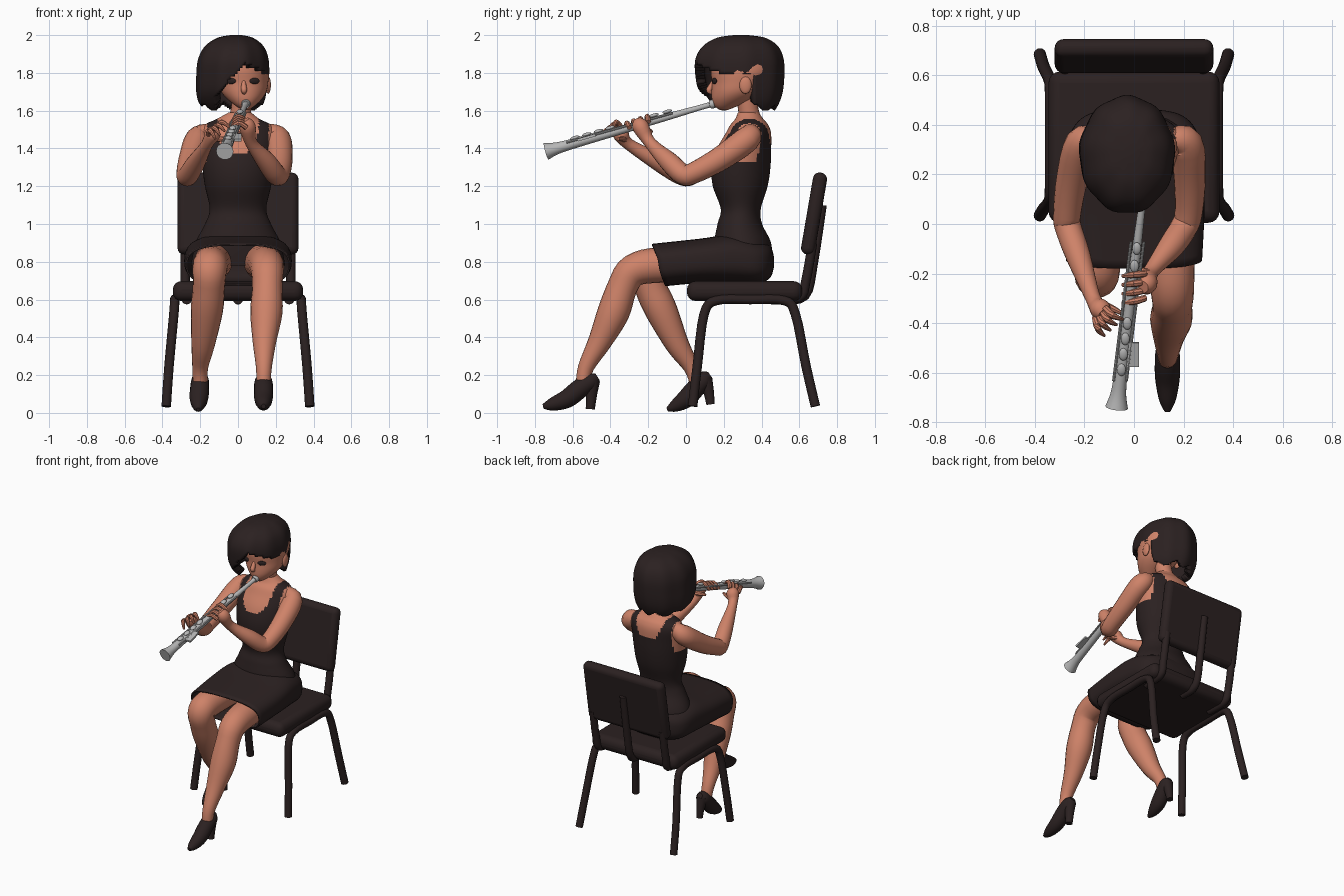
import bpy, bmesh, math
from mathutils import Vector, Matrix


def material(name, rgb):
    m = bpy.data.materials.new(name)
    m.diffuse_color = (*rgb, 1)
    return m


DARK = material("dark brown", (0.024, 0.015, 0.015))
SKIN = material("warm skin", (0.62, 0.225, 0.14))
SILVER = material("silver", (0.47, 0.47, 0.47))


def smooth(rows, k):
    """Catmull-Rom resampling of rows of numbers."""
    out = []
    for i in range(len(rows) - 1):
        a, b, c, d = rows[max(i - 1, 0)], rows[i], rows[i + 1], rows[min(i + 2, len(rows) - 1)]
        for j in range(k):
            t = j / k
            out.append([0.5 * (2 * q + (r - p) * t + (2 * p - 5 * q + 4 * r - s) * t * t
                               + (3 * q - p - 3 * r + s) * t ** 3) for p, q, r, s in zip(a, b, c, d)])
    return out + [list(rows[-1])]


def loft(bm, rings):
    vs = [[bm.verts.new(p) for p in r] for r in rings]
    n = len(vs[0])
    for a, b in zip(vs, vs[1:]):
        for i in range(n):
            bm.faces.new((a[i], a[(i + 1) % n], b[(i + 1) % n], b[i]))
    return bm.faces.new(vs[0]), bm.faces.new(vs[-1])


def tube(bm, pts, n=16, k=4, ref=(1, 0, 0)):
    """Round limb through (x, y, z, radius) points."""
    rows = smooth(pts, k)
    pos = [Vector(r[:3]) for r in rows]
    rings = []
    for i, p in enumerate(pos):
        t = (pos[min(i + 1, len(pos) - 1)] - pos[max(i - 1, 0)]).normalized()
        u = Vector(ref)
        u = (u - t * u.dot(t)).normalized()
        v = t.cross(u)
        r = max(rows[i][3], 0.002)
        rings.append([p + r * (u * math.cos(a) + v * math.sin(a))
                      for a in (2 * math.pi * j / n for j in range(n))])
    loft(bm, rings)


def ellipses(rows, n, k, wave=0.0):
    """Horizontal rings from (z, cx, cy, rx, ry)."""
    out = []
    for z, cx, cy, rx, ry in smooth(rows, k):
        ring = []
        for j in range(n):
            a = 2 * math.pi * j / n
            w = 1 + wave * math.sin(9 * a)
            ring.append((cx + rx * w * math.cos(a), cy + ry * w * math.sin(a), z))
        out.append(ring)
    return out


def ball(bm, c, s, rot=None):
    m = Matrix.Translation(c) @ (rot or Matrix()) @ Matrix.Diagonal((*s, 1))
    bmesh.ops.create_uvsphere(bm, u_segments=16, v_segments=10, radius=1, matrix=m)


def finish(name, bm, *mats):
    bmesh.ops.recalc_face_normals(bm, faces=bm.faces[:])
    me = bpy.data.meshes.new(name)
    bm.to_mesh(me)
    bm.free()
    for m in mats:
        me.materials.append(m)
    ob = bpy.data.objects.new(name, me)
    bpy.context.collection.objects.link(ob)
    return ob


def tubes(name, mat, *paths, **kw):
    bm = bmesh.new()
    for p in paths:
        tube(bm, p, **kw)
    return finish(name, bm, mat)


def box(name, c, s, mat, bevel, tilt=0):
    bm = bmesh.new()
    bmesh.ops.create_cube(bm, size=1, matrix=Matrix.Translation(c) @ Matrix.Rotation(tilt, 4, 'X')
                          @ Matrix.Diagonal((*s, 1)))
    ob = finish(name, bm, mat)
    mod = ob.modifiers.new("round", 'BEVEL')
    mod.width, mod.segments = bevel, 4
    return ob


# chair
box("seat", (0, 0.31, 0.645), (0.69, 0.61, 0.105), DARK, 0.045)
box("backrest", (0, 0.678, 1.055), (0.64, 0.075, 0.44), DARK, 0.035, -0.17)
for s, side in ((1, "left"), (-1, "right")):
    R = 0.025
    tubes("chair_legs_" + side, DARK, [
        (s * 0.38, 0.035, 0.035, R), (s * 0.365, 0.06, 0.25, R), (s * 0.34, 0.095, 0.52, R),
        (s * 0.335, 0.16, 0.595, R), (s * 0.335, 0.34, 0.6, R), (s * 0.335, 0.52, 0.595, R),
        (s * 0.34, 0.58, 0.52, R), (s * 0.365, 0.635, 0.25, R), (s * 0.38, 0.685, 0.035, R)])
    tubes("back_support_" + side, DARK, [
        (s * 0.27, 0.45, 0.6, R), (s * 0.275, 0.6, 0.61, R), (s * 0.28, 0.635, 0.7, R), (s * 0.28, 0.67, 0.9, R)])
tubes("back_strut", DARK, [(0, 0.5, 0.6, 0.025), (0, 0.63, 0.62, 0.025), (0, 0.675, 0.8, 0.025),
                           (0, 0.72, 1.1, 0.025)])

# torso: dress with skin at neckline and armholes
bm = bmesh.new()
loft(bm, ellipses([(0.78, 0, 0.31, 0.25, 0.15), (0.9, 0, 0.30, 0.225, 0.15), (1.0, 0, 0.285, 0.175, 0.118),
                   (1.08, 0, 0.29, 0.15, 0.106), (1.2, 0, 0.287, 0.175, 0.145), (1.3, 0, 0.292, 0.188, 0.155),
                   (1.4, 0, 0.308, 0.195, 0.143), (1.48, 0, 0.33, 0.195, 0.12), (1.525, 0, 0.335, 0.175, 0.1),
                   (1.555, 0, 0.335, 0.115, 0.075), (1.59, 0.01, 0.33, 0.06, 0.055)], 72, 7))
for f in bm.faces:
    c = f.calc_center_median()
    low = 1.37 if c.y < 0.33 else 1.42
    scoop = abs(c.x) < 0.108 and c.z > low + 0.12 * (c.x / 0.108) ** 4
    hole = abs(c.x) > 0.163 and c.z > 1.33
    f.material_index = int(scoop or hole or c.z > 1.553)
finish("dress_top", bm, DARK, SKIN)

# skirt, open at the hem
bm = bmesh.new()
rings = []
for y, shear, zc, rx, rz in smooth([(0.465, 0, 0.80, 0.06, 0.03), (0.445, 0, 0.80, 0.18, 0.085),
                                    (0.38, 0, 0.80, 0.25, 0.115), (0.25, 0, 0.815, 0.275, 0.13),
                                    (0.08, 0, 0.805, 0.285, 0.118), (-0.145, 0.035, 0.783, 0.275, 0.112)], 5):
    ring = []
    for j in range(48):
        c, s = math.cos(j * math.pi / 24), math.sin(j * math.pi / 24)
        ring.append((rx * math.copysign(abs(c) ** 0.7, c), y - shear * s,
                     zc + rz * math.copysign(abs(s) ** 0.7, s)))
    rings.append(ring)
hem = loft(bm, rings)[1]
bmesh.ops.recalc_face_normals(bm, faces=bm.faces[:])
bmesh.ops.delete(bm, geom=[hem], context='FACES_ONLY')
finish("skirt", bm, DARK).modifiers.new("cloth", 'SOLIDIFY').thickness = 0.01

# legs
tubes("left_leg", SKIN, [(0.13, 0.3, 0.8, 0.1), (0.148, -0.12, 0.785, 0.095), (0.155, -0.275, 0.755, 0.087),
                         (0.155, -0.335, 0.67, 0.08), (0.15, -0.385, 0.53, 0.085), (0.14, -0.455, 0.38, 0.063),
                         (0.137, -0.53, 0.24, 0.042), (0.135, -0.545, 0.15, 0.038)], n=20)
tubes("right_leg", SKIN, [(-0.13, 0.3, 0.8, 0.1), (-0.145, -0.1, 0.785, 0.095), (-0.15, -0.205, 0.755, 0.09),
                          (-0.155, -0.185, 0.66, 0.085), (-0.165, -0.13, 0.54, 0.085), (-0.185, -0.045, 0.36, 0.062),
                          (-0.2, 0.03, 0.24, 0.042), (-0.2, 0.06, 0.15, 0.038)], n=20)

# high-heeled shoes
tubes("left_shoe", DARK, [(0.135, -0.757, 0.035, 0.012), (0.135, -0.71, 0.045, 0.034), (0.135, -0.63, 0.075, 0.049),
                          (0.135, -0.56, 0.13, 0.051), (0.135, -0.5, 0.17, 0.045), (0.135, -0.468, 0.19, 0.02)])
tubes("right_shoe", DARK, [(-0.21, -0.1, 0.018, 0.01), (-0.21, -0.06, 0.036, 0.032), (-0.207, 0.0, 0.075, 0.049),
                           (-0.203, 0.055, 0.135, 0.05), (-0.2, 0.1, 0.18, 0.044), (-0.2, 0.128, 0.2, 0.02)])
tubes("left_heel", DARK, [(0.135, -0.495, 0.17, 0.04), (0.135, -0.5, 0.1, 0.03), (0.135, -0.507, 0.02, 0.024)])
tubes("right_heel", DARK, [(-0.2, 0.1, 0.18, 0.04), (-0.2, 0.12, 0.11, 0.028), (-0.2, 0.13, 0.045, 0.022)])

# arms
tubes("left_arm", SKIN, [(0.15, 0.34, 1.49, 0.045), (0.21, 0.325, 1.45, 0.068), (0.225, 0.18, 1.345, 0.064),
                         (0.22, 0.04, 1.27, 0.056), (0.2, -0.015, 1.262, 0.055), (0.15, -0.09, 1.33, 0.052),
                         (0.07, -0.19, 1.43, 0.032), (0.05, -0.24, 1.515, 0.044), (0.035, -0.255, 1.55, 0.025)], n=20)
tubes("right_arm", SKIN, [(-0.15, 0.34, 1.49, 0.045), (-0.21, 0.325, 1.45, 0.068), (-0.25, 0.18, 1.345, 0.064),
                          (-0.27, 0.04, 1.27, 0.056), (-0.265, -0.015, 1.257, 0.054), (-0.225, -0.13, 1.32, 0.05),
                          (-0.165, -0.3, 1.42, 0.031), (-0.135, -0.345, 1.475, 0.042),
                          (-0.12, -0.365, 1.5, 0.025)], n=20)

# fingers
r = 0.014
tubes("left_fingers", SKIN, *[[(0.045, -0.2 - 0.033 * i, 1.54 - 0.01 * i, r), (0.0, -0.205 - 0.036 * i, 1.57 - 0.012 * i, r),
                               (-0.045, -0.21 - 0.036 * i, 1.525 - 0.01 * i, 0.008)] for i in range(4)],
      [(0.06, -0.2, 1.48, 0.018), (0.02, -0.19, 1.49, 0.015), (-0.02, -0.2, 1.49, 0.009)],
      n=8, k=3, ref=(0, 1, 0))
tubes("right_fingers", SKIN, *[[(-0.115 - 0.014 * i, -0.34 - 0.012 * i, 1.51 - 0.012 * i, r),
                                (-0.085 - 0.02 * i, -0.37 - 0.018 * i, 1.54 - 0.015 * i, r),
                                (-0.045 - 0.025 * i, -0.385 - 0.022 * i, 1.51 - 0.02 * i, 0.006)] for i in range(4)],
      [(-0.14, -0.32, 1.45, 0.018), (-0.09, -0.34, 1.45, 0.014), (-0.05, -0.36, 1.45, 0.008)],
      n=8, k=3, ref=(0, 1, 0))

# neck, head, ears and nose
tubes("neck", SKIN, [(0.005, 0.345, 1.5, 0.085), (0.012, 0.335, 1.57, 0.058), (0.02, 0.325, 1.64, 0.054),
                     (0.025, 0.31, 1.75, 0.06)], n=20)
bm = bmesh.new()
loft(bm, ellipses([(1.603, 0.04, 0.2, 0.015, 0.02), (1.625, 0.038, 0.212, 0.05, 0.062), (1.66, 0.035, 0.242, 0.09, 0.105),
                   (1.70, 0.03, 0.27, 0.12, 0.135), (1.75, 0.025, 0.287, 0.135, 0.15), (1.82, 0.02, 0.3, 0.145, 0.17),
                   (1.9, 0.01, 0.3, 0.13, 0.15), (1.95, 0, 0.3, 0.07, 0.09)], 40, 4))
for x in (0.16, -0.108):
    ball(bm, (x, 0.315, 1.735), (0.014, 0.032, 0.046))
tube(bm, [(0.03, 0.15, 1.765, 0.008), (0.031, 0.13, 1.725, 0.015), (0.032, 0.123, 1.705, 0.016),
          (0.032, 0.14, 1.69, 0.006)], n=10)
finish("head", bm, SKIN)

# eyes
bm = bmesh.new()
for s in (-1, 1):
    ball(bm, (0.025 + s * 0.063, 0.15, 1.757), (0.029, 0.007, 0.016), Matrix.Rotation(s * 0.42, 4, 'Z'))
finish("eyes", bm, DARK)

# bobbed hair with a side-swept opening for the face
bm = bmesh.new()
caps = loft(bm, ellipses([(1.595, -0.025, 0.31, 0.14, 0.155), (1.64, -0.03, 0.3, 0.175, 0.19), (1.7, -0.03, 0.287, 0.19, 0.222),
                          (1.78, -0.028, 0.282, 0.192, 0.235), (1.87, -0.025, 0.28, 0.186, 0.234),
                          (1.94, -0.02, 0.285, 0.155, 0.2), (1.985, -0.015, 0.29, 0.095, 0.13),
                          (2.0, -0.01, 0.29, 0.03, 0.04)], 96, 6, 0.015))
bmesh.ops.recalc_face_normals(bm, faces=bm.faces[:])
gone = [caps[0]]
for f in bm.faces:
    c = f.calc_center_median()
    edge = min(1.69 + 1.1 * (c.x + 0.11), 1.85 - 0.5 * max(0, c.x - 0.05))
    front = c.y < 0.36 and c.x > -0.12 and c.z < max(edge, 1.64)
    if f is not caps[0] and (front or c.z < 1.615 + 0.015 * math.sin(60 * c.x)):
        gone.append(f)
bmesh.ops.delete(bm, geom=gone, context='FACES')
finish("hair", bm, DARK).modifiers.new("thickness", 'SOLIDIFY').thickness = 0.05

# woodwind instrument: tube, bell, keys and rod
A, B = Vector((0.042, 0.15, 1.638)), Vector((-0.07, -0.74, 1.385))
at = lambda t, off=(0, 0, 0): A.lerp(B, t) + Vector(off)
bm = bmesh.new()
tube(bm, [(*at(t), q) for t, q in ((0, 0.024), (0.025, 0.022), (0.05, 0.014), (0.3, 0.019), (0.6, 0.023),
                                   (0.85, 0.027), (0.94, 0.032), (1, 0.046))], n=20)
for t in (0.28, 0.36, 0.62, 0.69, 0.76, 0.83):
    ball(bm, at(t, (0, 0, 0.028)), (0.018, 0.026, 0.01), Matrix.Rotation(0.28, 4, 'X'))
for dx in (-0.026, 0.026):
    tube(bm, [(*at(0.25, (dx, 0, 0.012)), 0.006), (*at(0.88, (dx, 0, 0.016)), 0.006)], n=8, k=1)
bmesh.ops.create_cube(bm, size=1, matrix=Matrix.Translation(at(0.76, (0.035, 0, 0.012)))
                      @ Matrix.Rotation(0.28, 4, 'X') @ Matrix.Diagonal((0.055, 0.1, 0.014, 1)))
finish("woodwind", bm, SILVER)

# smooth shading with sharp edges kept
bpy.ops.object.select_all(action='DESELECT')
for ob in bpy.context.scene.objects:
    ob.select_set(True)
    bpy.context.view_layer.objects.active = ob
bpy.ops.object.shade_smooth_by_angle(angle=math.radians(40))
